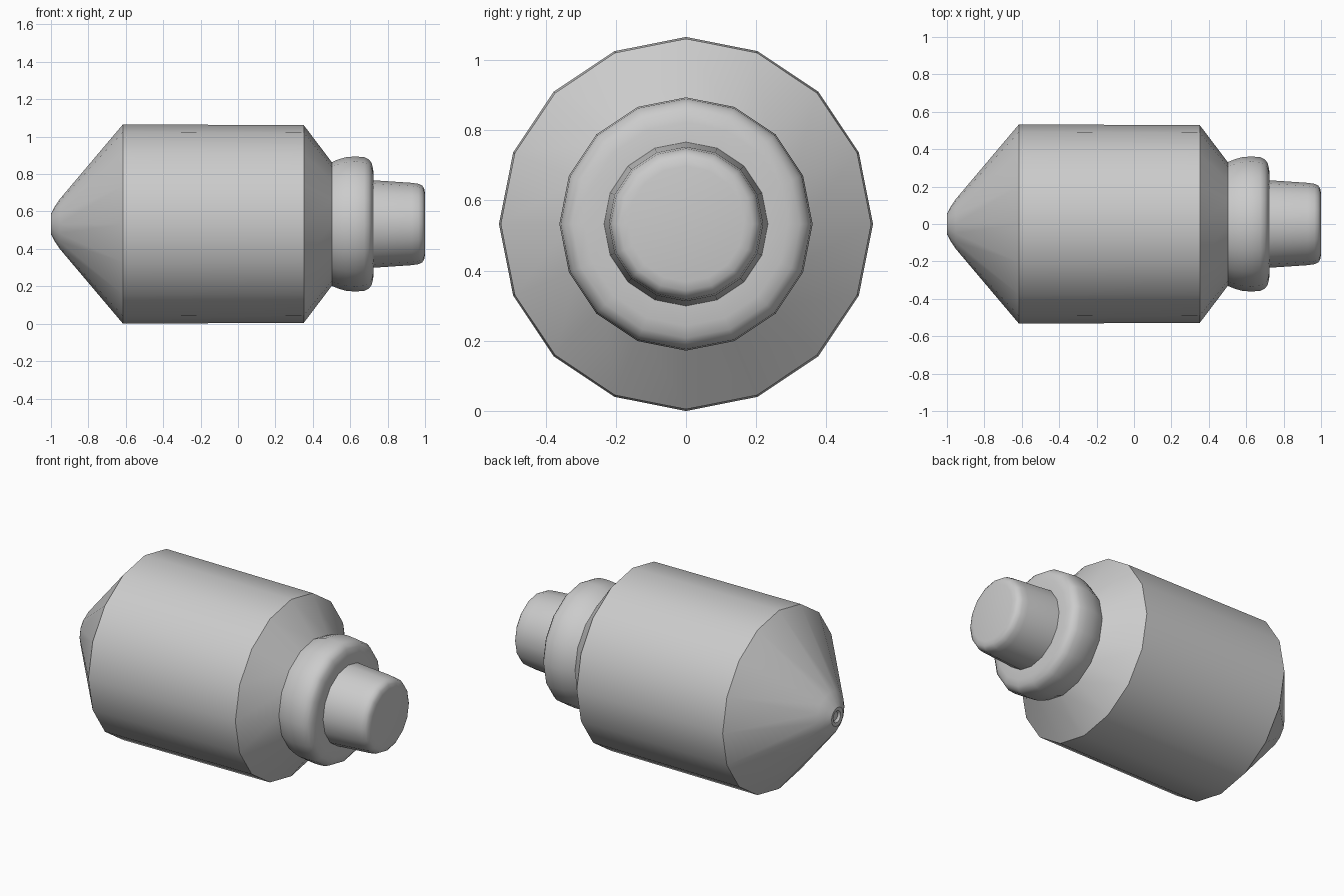
import bpy, bmesh, math

if "Cube" in bpy.data.objects:
    bpy.data.objects.remove(bpy.data.objects["Cube"])

SIDES = 16
AXIS_Z = 0.533


def lathe(name, profile, angle=30):
    """Revolve (x, radius) points about the horizontal axis; ends are closed."""
    bm = bmesh.new()
    rings = []
    for x, r in profile:
        if r == 0:
            rings.append([bm.verts.new((x, 0, AXIS_Z))] * SIDES)
        else:
            rings.append([bm.verts.new((x, r * math.sin(a), AXIS_Z + r * math.cos(a)))
                          for a in (2 * math.pi * i / SIDES for i in range(SIDES))])
    for a, b in zip(rings, rings[1:]):
        for i in range(SIDES):
            j = (i + 1) % SIDES
            quad = list(dict.fromkeys((a[i], a[j], b[j], b[i])))
            bm.faces.new(quad)
    bmesh.ops.recalc_face_normals(bm, faces=bm.faces)
    mesh = bpy.data.meshes.new(name)
    bm.to_mesh(mesh)
    bm.free()
    obj = bpy.data.objects.new(name, mesh)
    bpy.context.collection.objects.link(obj)
    bpy.ops.object.select_all(action='DESELECT')
    obj.select_set(True)
    bpy.context.view_layer.objects.active = obj
    bpy.ops.object.shade_smooth_by_angle(angle=math.radians(angle))
    return obj


# Main body: dimpled cone tip, barrel and shoulder
lathe("body", [(-0.985, 0), (-0.985, 0.025), (-0.997, 0.035), (-1.0, 0.055),
               (-0.98, 0.092), (-0.953, 0.133), (-0.615, 0.533), (0.352, 0.528),
               (0.502, 0.33), (0.502, 0)])

# Rounded collar
lathe("collar", [(0.50, 0), (0.50, 0.33), (0.535, 0.345), (0.58, 0.358),
                 (0.63, 0.361), (0.675, 0.357), (0.70, 0.345), (0.715, 0.325),
                 (0.723, 0.29), (0.726, 0.22), (0.726, 0)], 40)

# Tapered nozzle with rounded end
lathe("nozzle", [(0.72, 0), (0.72, 0.234), (0.93, 0.220), (0.965, 0.215),
                 (0.985, 0.205), (0.995, 0.19), (1.0, 0.165), (1.0, 0)], 40)
